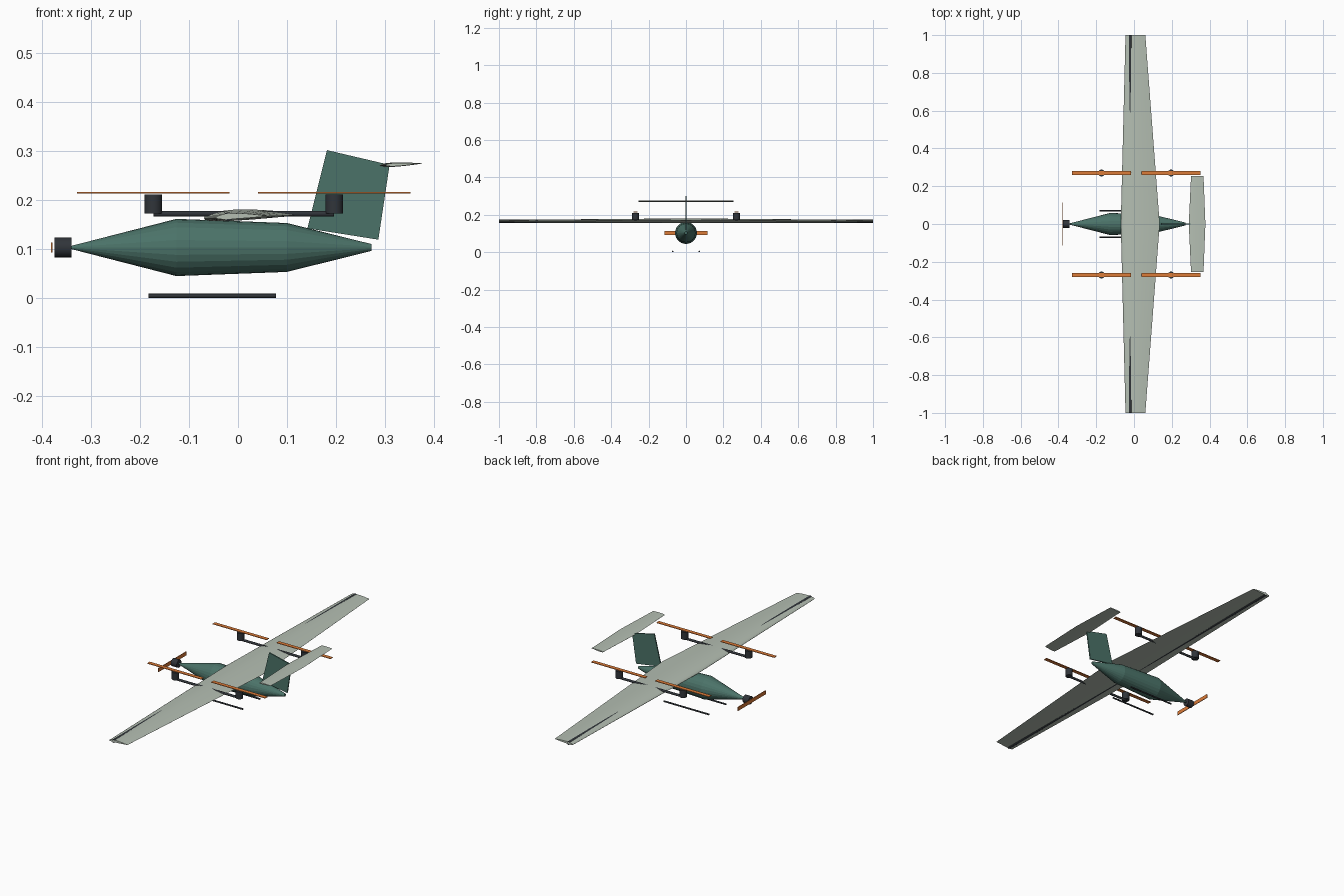
import bpy, bmesh, math

if "Cube" in bpy.data.objects:
    bpy.data.objects.remove(bpy.data.objects["Cube"])


def material(name, rgb):
    m = bpy.data.materials.new(name)
    m.diffuse_color = (*rgb, 1)
    m.use_nodes = True
    m.node_tree.nodes["Principled BSDF"].inputs["Base Color"].default_value = m.diffuse_color
    return m


GREEN = material("body_green", (0.07, 0.17, 0.14))
PALE = material("wing_pale", (0.46, 0.52, 0.45))
DARK = material("dark_grey", (0.03, 0.035, 0.042))
ORANGE = material("prop_orange", (0.72, 0.20, 0.04))


def mesh_object(name, bm, mat, smooth=None):
    bmesh.ops.recalc_face_normals(bm, faces=bm.faces)
    me = bpy.data.meshes.new(name)
    bm.to_mesh(me)
    bm.free()
    ob = bpy.data.objects.new(name, me)
    bpy.context.collection.objects.link(ob)
    me.materials.append(mat)
    if smooth:
        bpy.context.view_layer.objects.active = ob
        ob.select_set(True)
        bpy.ops.object.shade_smooth_by_angle(angle=math.radians(smooth))
        ob.select_set(False)
    return ob


def loft(name, rings, mat, smooth=None):
    """Skin a list of equal-length closed point rings and cap both ends."""
    bm = bmesh.new()
    vs = [[bm.verts.new(p) for p in r] for r in rings]
    n = len(rings[0])
    for a, b in zip(vs, vs[1:]):
        for i in range(n):
            j = (i + 1) % n
            bm.faces.new((a[i], a[j], b[j], b[i]))
    bm.faces.new(vs[0])
    bm.faces.new(vs[-1])
    return mesh_object(name, bm, mat, smooth)


def lathe(name, axis, centre, stations, mat, sides=24, smooth=None):
    """Round body along an axis; stations are (position, radius)."""
    u, v = [k for k in range(3) if k != axis]
    rings = []
    for pos, r in stations:
        ring = []
        for i in range(sides):
            t = 2 * math.pi * i / sides
            p = list(centre)
            p[axis] = pos
            p[u] += r * math.cos(t)
            p[v] += r * math.sin(t)
            ring.append(p)
        rings.append(ring)
    return loft(name, rings, mat, smooth)


def rod(name, axis, centre, a, b, r, mat, sides=24):
    return lathe(name, axis, centre, [(a, r), (b, r)], mat, sides, 40)


def box(name, centre, size, mat):
    cx, cy, cz = centre
    sx, sy, sz = (s / 2 for s in size)
    rings = [[(cx - sx, cy - sy, z), (cx + sx, cy - sy, z),
              (cx + sx, cy + sy, z), (cx - sx, cy + sy, z)] for z in (cz - sz, cz + sz)]
    return loft(name, rings, mat)


def airfoil(y, le, te, thick, camber, n=14):
    """Cambered wing section between leading (x, z) and trailing (x, z) points."""
    up, low = [], []
    for i in range(n + 1):
        t = 0.5 * (1 - math.cos(math.pi * i / n))
        c = te[0] - le[0]
        h = 5 * thick * (0.2969 * t ** 0.5 - 0.126 * t - 0.3516 * t ** 2
                         + 0.2843 * t ** 3 - 0.1015 * t ** 4)
        m = camber * (0.8 * t - t * t) / 0.16 if t < 0.4 else \
            camber * (0.2 + 0.8 * t - t * t) / 0.36
        x, z = le[0] + t * c, le[1] + t * (te[1] - le[1])
        up.append((x, y, z + (m + h) * c))
        low.append((x, y, z + (m - h) * c))
    return up + low[-1:0:-1]


# Fuselage
lathe("fuselage", 0, (0, 0, 0.103),
      [(-0.342, 0.003), (-0.126, 0.0585), (0.10, 0.05), (0.273, 0.007)], GREEN)

# Main wing and tailplane
tip = ((-0.045, 0.164), (0.06, 0.167))
loft("main_wing", [airfoil(-1, *tip, 0.11, 0.02),
                   airfoil(0, (-0.07, 0.163), (0.136, 0.170), 0.11, 0.02),
                   airfoil(1, *tip, 0.11, 0.02)], PALE, 30)
tail_tip = ((0.302, 0.2715), (0.368, 0.2745))
loft("tailplane", [airfoil(-0.255, *tail_tip, 0.10, 0),
                   airfoil(0, (0.29, 0.271), (0.378, 0.275), 0.10, 0),
                   airfoil(0.255, *tail_tip, 0.10, 0)], PALE, 30)

# Wing spar
rod("wing_spar", 1, (-0.02, 0, 0.166), -1, 1, 0.009, DARK)

# Tail fin
outline = [(0.142, 0.142), (0.287, 0.119), (0.31, 0.272), (0.182, 0.302)]
loft("tail_fin", [[(x, y, z) for x, z in outline] for y in (-0.003, 0.003)], GREEN)

# Nose motor and propeller
rod("nose_motor", 0, (0, 0, 0.103), -0.375, -0.341, 0.02, DARK)
box("nose_propeller", (-0.3805, 0, 0.103), (0.003, 0.23, 0.02), ORANGE)

# Lift booms, lift motors, lift propellers and skids on both sides
for side, s in (("right", -1), ("left", 1)):
    y = 0.27 * s
    rod(f"{side}_boom", 0, (0, y, 0.172), -0.173, 0.196, 0.006, DARK)
    for end, x in (("front", -0.173), ("rear", 0.197)):
        rod(f"{side}_{end}_lift_motor", 2, (x, y, 0), 0.172, 0.211, 0.018, DARK)
        box(f"{side}_{end}_lift_propeller", (x, y, 0.215), (0.312, 0.02, 0.003), ORANGE)
    rod(f"{side}_skid", 0, (0, 0.07 * s, 0.0042), -0.183, 0.078, 0.0042, DARK, 16)
